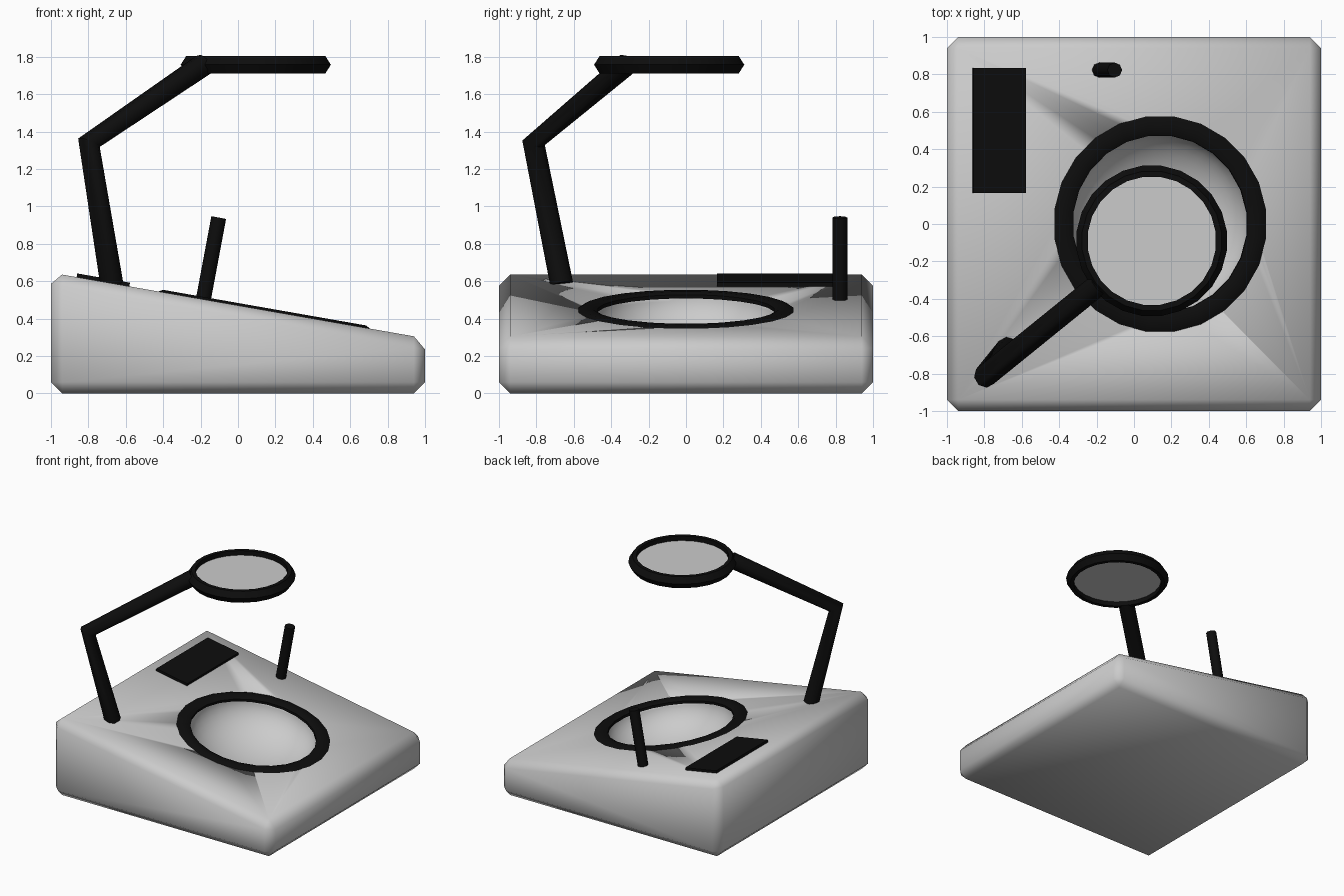
import bpy, bmesh, math
from mathutils import Matrix, Vector

if "Cube" in bpy.data.objects:
    bpy.data.objects.remove(bpy.data.objects["Cube"])

SLOPE = 0.1755
TILT = Matrix.Rotation(math.atan(SLOPE), 4, 'Y')

black = bpy.data.materials.new("black")
black.diffuse_color = (0.004, 0.004, 0.004, 1)
black.use_nodes = True
black.node_tree.nodes["Principled BSDF"].inputs["Base Color"].default_value = black.diffuse_color


def top_z(x):
    return 0.47 - SLOPE * x


def on_slope(x, y):
    return Matrix.Translation((x, y, top_z(x))) @ TILT


def finish(name, bm, matrix=Matrix(), mat=None, angle=50):
    bmesh.ops.recalc_face_normals(bm, faces=bm.faces)
    me = bpy.data.meshes.new(name)
    bm.to_mesh(me)
    bm.free()
    ob = bpy.data.objects.new(name, me)
    bpy.context.collection.objects.link(ob)
    ob.matrix_world = matrix
    if mat:
        me.materials.append(mat)
    smooth(ob, angle)
    return ob


def smooth(ob, angle):
    bpy.ops.object.select_all(action='DESELECT')
    ob.select_set(True)
    bpy.context.view_layer.objects.active = ob
    bpy.ops.object.shade_smooth_by_angle(angle=math.radians(angle))


def revolved_ring(name, profile, matrix, segments=24):
    bm = bmesh.new()
    loops = []
    for i in range(segments):
        a = 2 * math.pi * (i + 0.5) / segments
        loops.append([bm.verts.new((r * math.cos(a), r * math.sin(a), z)) for r, z in profile])
    n = len(profile)
    for i in range(segments):
        p, q = loops[i], loops[(i + 1) % segments]
        for j in range(n):
            k = (j + 1) % n
            bm.faces.new((p[j], q[j], q[k], p[k]))
    return finish(name, bm, matrix, black)


def tube(name, points, radius):
    cu = bpy.data.curves.new(name, 'CURVE')
    cu.dimensions = '3D'
    cu.bevel_depth = radius
    cu.bevel_resolution = 2
    cu.use_fill_caps = True
    sp = cu.splines.new('POLY')
    sp.points.add(len(points) - 1)
    for p, co in zip(sp.points, points):
        p.co = (*co, 1)
    cu.materials.append(black)
    ob = bpy.data.objects.new(name, cu)
    bpy.context.collection.objects.link(ob)
    bpy.ops.object.select_all(action='DESELECT')
    ob.select_set(True)
    bpy.context.view_layer.objects.active = ob
    bpy.ops.object.convert(target='MESH')
    smooth(bpy.context.object, 50)


# Wedge body with chamfered edges
bm = bmesh.new()
profile = [(-1, 0), (1, 0), (1, top_z(1)), (-1, top_z(-1))]
face = bm.faces.new([bm.verts.new((x, -1, z)) for x, z in profile])
ext = bmesh.ops.extrude_face_region(bm, geom=[face])
bmesh.ops.translate(bm, vec=(0, 2, 0),
                    verts=[g for g in ext["geom"] if isinstance(g, bmesh.types.BMVert)])
bmesh.ops.recalc_face_normals(bm, faces=bm.faces)
bmesh.ops.bevel(bm, geom=bm.edges[:], offset=0.06, segments=1, affect='EDGES')
body = finish("body", bm, angle=60)

# Hollow bowl sunk into the sloping top
bm = bmesh.new()
bmesh.ops.create_uvsphere(bm, u_segments=32, v_segments=24, radius=1,
                          matrix=Matrix.Diagonal((0.485, 0.485, 0.28, 1)))
cutter = finish("bowl_cutter", bm, on_slope(0.14, 0), angle=60)
cut = body.modifiers.new("bowl", 'BOOLEAN')
cut.operation = 'DIFFERENCE'
cut.solver = 'EXACT'
cut.object = cutter
smooth(body, 60)
bpy.context.view_layer.objects.active = body
bpy.ops.object.modifier_apply(modifier="bowl")
bpy.data.objects.remove(cutter)

# Rim around the bowl
revolved_ring("bowl_rim", [(0.475, -0.02), (0.475, 0.0), (0.5, 0.013),
                           (0.555, 0.013), (0.58, 0.0), (0.58, -0.02)], on_slope(0.14, 0))

# Dark panel on the raised end
bm = bmesh.new()
bmesh.ops.create_cube(bm, size=1, matrix=Matrix.Diagonal((0.286, 0.67, 0.04, 1)))
finish("panel", bm, on_slope(-0.722, 0.5), black, 30)

# Short lever
tube("lever", [(-0.195, 0.823, 0.45), (-0.103, 0.823, 0.94)], 0.04)

# Bent arm carrying the lens
tube("lens_arm", [(-0.675, -0.665, 0.585), (-0.797, -0.815, 1.34), (-0.185, -0.32, 1.757)], 0.062)

# Lens frame and lens
lens_at = Matrix.Translation((0.095, -0.09, 1.757))
revolved_ring("lens_frame", [(0.345, -0.047), (0.375, -0.047), (0.405, 0),
                             (0.375, 0.047), (0.345, 0.047)], lens_at)
bm = bmesh.new()
bmesh.ops.create_cone(bm, cap_ends=True, segments=24, radius1=0.36, radius2=0.36, depth=0.02)
finish("lens", bm, lens_at)
